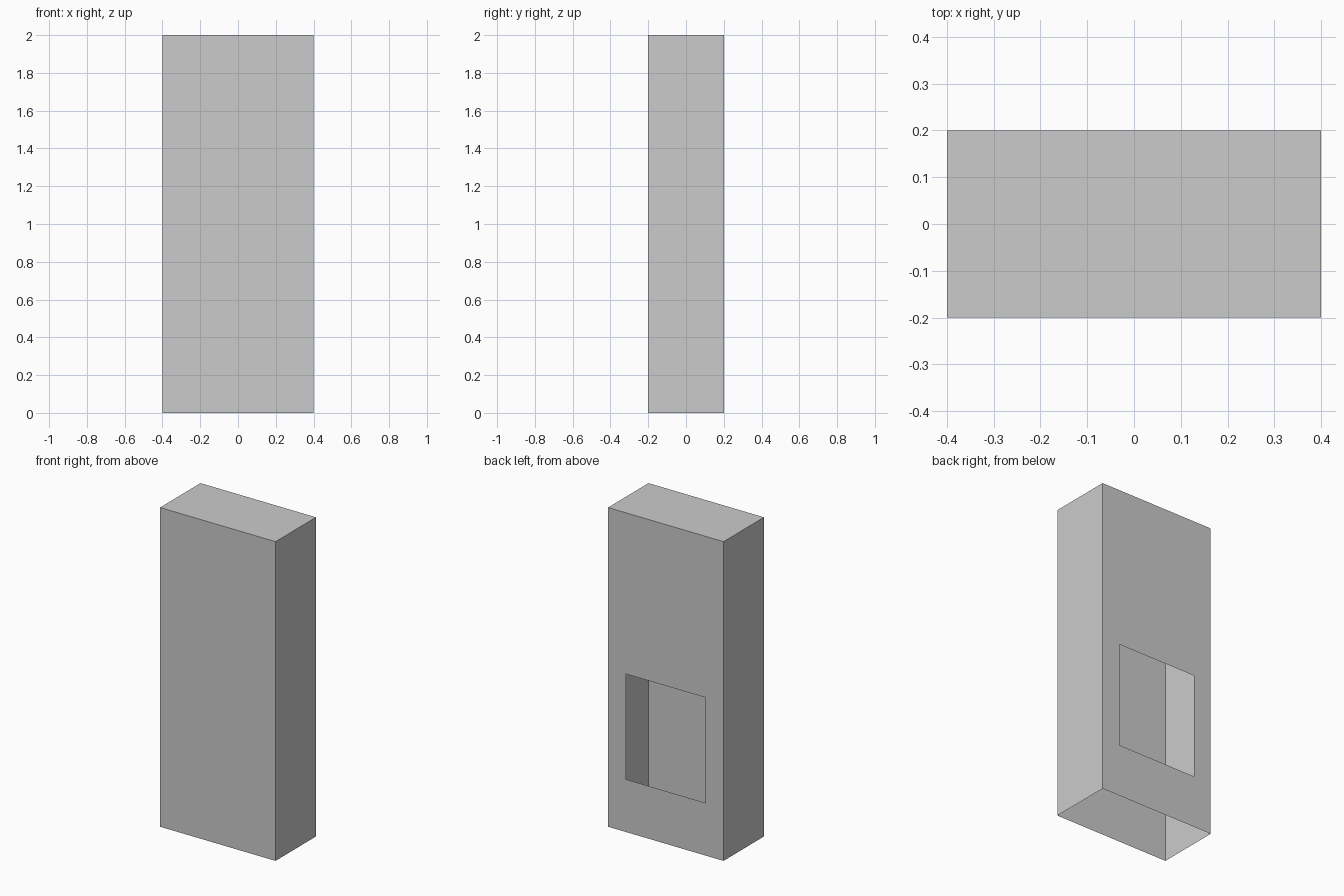
import bpy
import bmesh

WIDTH, DEPTH, HEIGHT = 0.80, 0.40, 2.0

default = bpy.data.objects.get("Cube")
if default:
    bpy.data.objects.remove(default, do_unlink=True)

# Plain grey shell colour
grey = bpy.data.materials.new("plain_grey")
grey.use_nodes = True
colour = (0.6, 0.6, 0.6, 1)
grey.diffuse_color = colour
grey.node_tree.nodes["Principled BSDF"].inputs["Base Color"].default_value = colour

# Thin box shell
bm = bmesh.new()
bmesh.ops.create_cube(bm, size=1)
bmesh.ops.scale(bm, vec=(WIDTH, DEPTH, HEIGHT), verts=bm.verts)
bmesh.ops.translate(bm, vec=(0, 0, HEIGHT / 2), verts=bm.verts)

# Open underside
bm.normal_update()
bottom = [f for f in bm.faces if f.normal.z < -0.9]
bmesh.ops.delete(bm, geom=bottom, context="FACES_ONLY")

# Rectangular opening in the back wall
back = [f for f in bm.faces if f.normal.y > 0.9]
bmesh.ops.inset_individual(bm, faces=back, thickness=0.1)
opening = back[0]
for v in opening.verts:
    v.co.x = 0.275 if v.co.x > 0 else -0.275
    v.co.z = 0.99 if v.co.z > HEIGHT / 2 else 0.33
bmesh.ops.delete(bm, geom=[opening], context="FACES_ONLY")

mesh = bpy.data.meshes.new("box_shell")
bm.to_mesh(mesh)
bm.free()
mesh.materials.append(grey)
shell = bpy.data.objects.new("box_shell", mesh)
bpy.context.collection.objects.link(shell)
